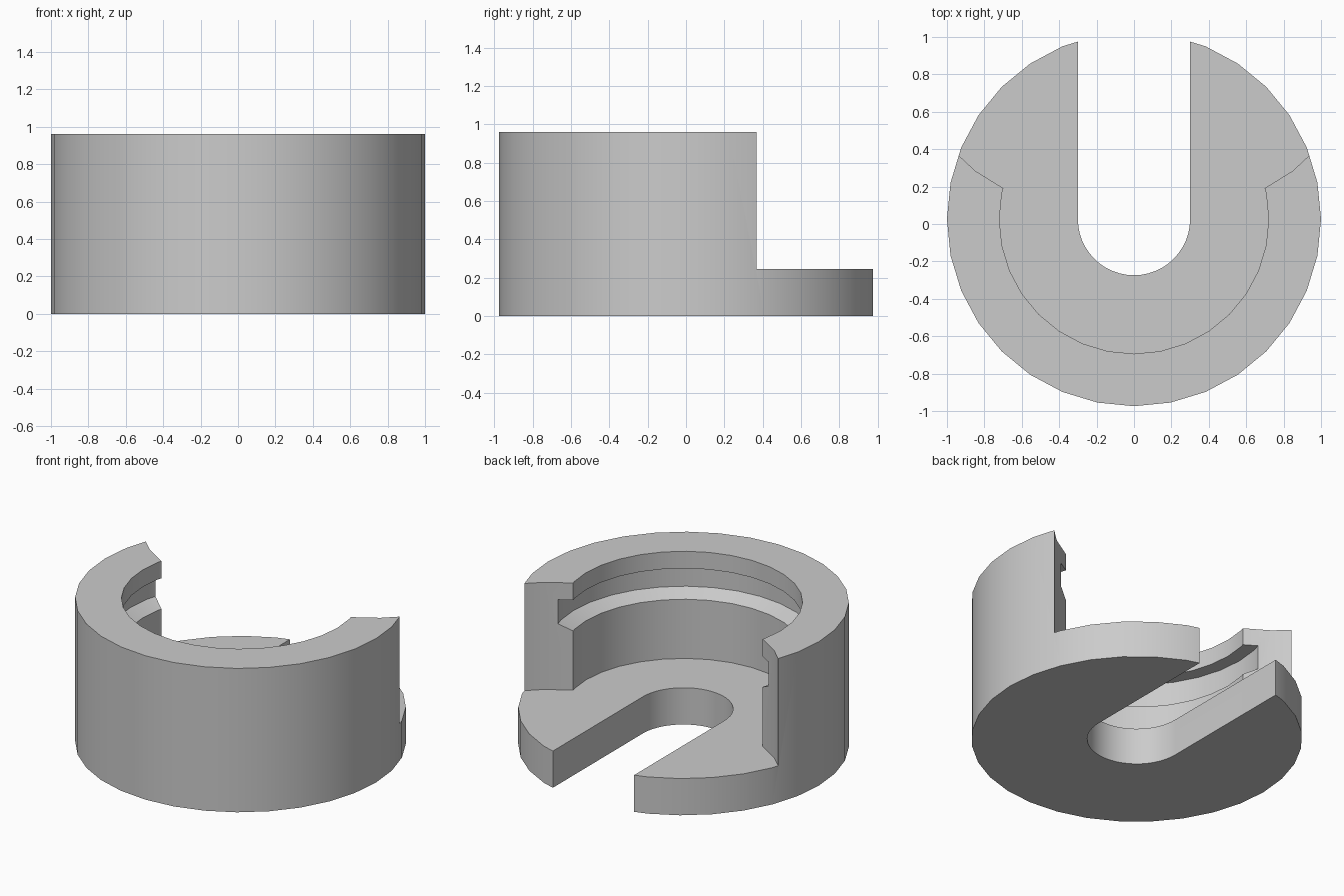
import bpy, bmesh
from math import sin, cos, pi

CY = 0.026        # centre of the round body in y
SIDES = 32
FLOOR = 0.245     # top of the base plate

old = bpy.data.objects.get("Cube")
if old:
    bpy.data.objects.remove(old, do_unlink=True)

grey = bpy.data.materials.new("plain_grey")
grey.use_nodes = True
grey.diffuse_color = (0.6, 0.6, 0.6, 1)
grey.node_tree.nodes["Principled BSDF"].inputs["Base Color"].default_value = (0.6, 0.6, 0.6, 1)


def finish(name, bm):
    bmesh.ops.recalc_face_normals(bm, faces=bm.faces[:])
    mesh = bpy.data.meshes.new(name)
    bm.to_mesh(mesh)
    bm.free()
    mesh.materials.append(grey)
    ob = bpy.data.objects.new(name, mesh)
    bpy.context.collection.objects.link(ob)
    return ob


def lathe(name, profile):
    """Stack of rings closed by a disc at each end."""
    bm = bmesh.new()
    rings = [[bm.verts.new((r * sin(2 * pi * i / SIDES), CY - r * cos(2 * pi * i / SIDES), z))
              for i in range(SIDES)] for r, z in profile]
    for a, b in zip(rings, rings[1:]):
        for i in range(SIDES):
            j = (i + 1) % SIDES
            bm.faces.new((a[i], a[j], b[j], b[i]))
    bm.faces.new(rings[0])
    bm.faces.new(rings[-1])
    return finish(name, bm)


def prism(name, outline, z0, z1):
    bm = bmesh.new()
    face = bm.faces.new([bm.verts.new((x, y, z0)) for x, y in outline])
    up = bmesh.ops.extrude_face_region(bm, geom=[face])["geom"]
    bmesh.ops.translate(bm, vec=(0, 0, z1 - z0),
                        verts=[v for v in up if isinstance(v, bmesh.types.BMVert)])
    return finish(name, bm)


# Cup with a base plate, a thick wall and a groove inside the wall
cup = lathe("slotted_cup", [(1, 0), (1, 0.96), (0.72, 0.96), (0.72, 0.846), (0.81, 0.846),
                            (0.81, 0.685), (0.72, 0.64), (0.72, FLOOR)])

# Open back of the wall, cut down to the base plate
half = [(0.55, 0.1), (0.705, 0.195), (0.85, 0.285), (0.932, 0.362), (1.1, 0.52), (1.1, 1.2)]
back_cutter = prism("back_cutter", half + [(-x, y) for x, y in reversed(half)], FLOOR, 1.2)

# Round-ended slot through the base plate
arc = [(-0.3 * cos(pi * i / 24), CY - 0.3 * sin(pi * i / 24)) for i in range(25)]
slot_cutter = prism("slot_cutter", arc + [(0.3, 1.2), (-0.3, 1.2)], -0.1, 0.5)

bpy.context.view_layer.objects.active = cup
cup.select_set(True)
for cutter in (back_cutter, slot_cutter):
    mod = cup.modifiers.new(cutter.name, "BOOLEAN")
    mod.operation = "DIFFERENCE"
    mod.solver = "EXACT"
    mod.object = cutter
    bpy.ops.object.modifier_apply(modifier=mod.name)
    bpy.data.objects.remove(cutter, do_unlink=True)

bpy.ops.object.shade_smooth_by_angle(angle=pi / 7)
